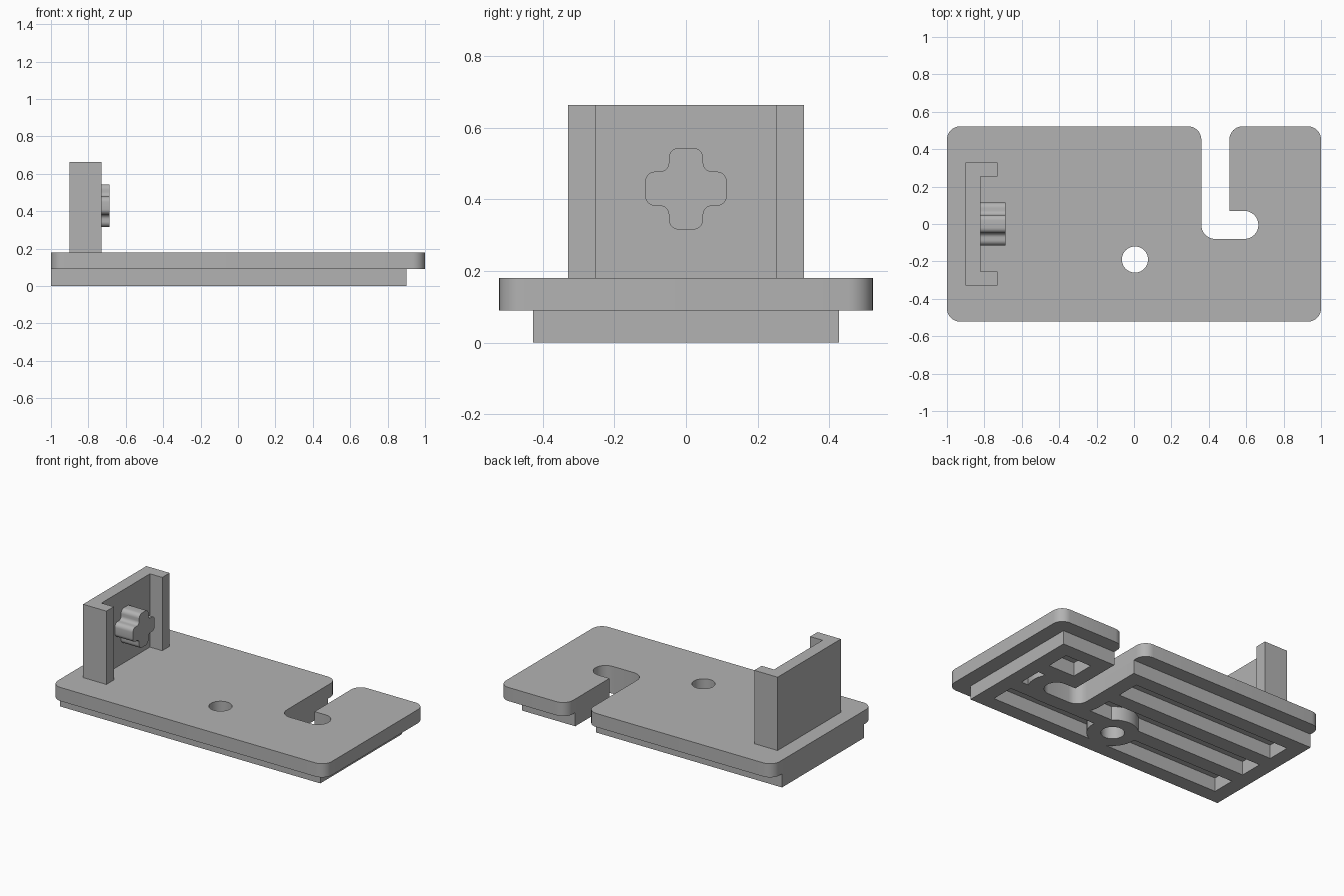
import bpy, bmesh, math
from mathutils import Vector, Matrix

if "Cube" in bpy.data.objects:
    bpy.data.objects.remove(bpy.data.objects["Cube"], do_unlink=True)

grey = bpy.data.materials.new("plain_grey")
grey.use_nodes = True
colour = (0.45, 0.45, 0.45, 1)
grey.diffuse_color = colour
grey.node_tree.nodes["Principled BSDF"].inputs["Base Color"].default_value = colour


def rounded(path, steps=8):
    """Turn (x, y, radius) corners into an outline with filleted corners."""
    out = []
    for i, (x, y, r) in enumerate(path):
        p = Vector((x, y))
        if r == 0:
            out.append(p)
            continue
        a = (Vector(path[i - 1][:2]) - p).normalized()
        b = (Vector(path[(i + 1) % len(path)][:2]) - p).normalized()
        centre = p + (a + b) * r
        for k in range(steps + 1):
            t = k / steps * math.pi / 2
            out.append(centre - b * r * math.cos(t) - a * r * math.sin(t))
    return out


def circle(x, y, r, n=40):
    return [Vector((x + r * math.cos(k * math.tau / n), y + r * math.sin(k * math.tau / n)))
            for k in range(n)]


def prism(name, outlines, low, high, matrix=Matrix()):
    """Extrude one or more flat outlines from low to high."""
    bm = bmesh.new()
    for outline in outlines:
        face = bm.faces.new([bm.verts.new((p.x, p.y, low)) for p in outline])
        ext = bmesh.ops.extrude_face_region(bm, geom=[face], use_keep_orig=True)
        tops = [g for g in ext["geom"] if isinstance(g, bmesh.types.BMVert)]
        bmesh.ops.translate(bm, verts=tops, vec=(0, 0, high - low))
    bmesh.ops.recalc_face_normals(bm, faces=bm.faces)
    bm.transform(matrix)
    mesh = bpy.data.meshes.new(name)
    bm.to_mesh(mesh)
    bm.free()
    mesh.materials.append(grey)
    obj = bpy.data.objects.new(name, mesh)
    bpy.context.collection.objects.link(obj)
    return obj


def cut(obj, cutter):
    """Subtract the cutter and bake the result."""
    mod = obj.modifiers.new("cut", "BOOLEAN")
    mod.operation, mod.solver, mod.object = "DIFFERENCE", "EXACT", cutter
    graph = bpy.context.evaluated_depsgraph_get()
    mesh = bpy.data.meshes.new_from_object(obj.evaluated_get(graph))
    obj.modifiers.clear()
    obj.data = mesh


def box(x0, x1, y0, y1):
    return [(x0, y0, 0), (x1, y0, 0), (x1, y1, 0), (x0, y1, 0)]


def hook(r, top, top_radius=0):
    """Corners of the hooked slot, r to each side of its centre line."""
    x, end, y = 0.435, 0.59, -0.005
    return [(x + r, top, top_radius), (x + r, y + r, 0), (end + r, y + r, r * 0.999),
            (end + r, y - r, r * 0.999), (x - r, y - r, r), (x - r, top, top_radius)]


THICK, TOP, SLOT = 0.09, 0.18, 0.075
HOLE = (0.005, -0.19)
C = 0.07

# Top plate with rounded corners and hooked slot
plate = prism("top_plate", [rounded(
    [(-1, -0.522, C), (1, -0.522, C), (1, 0.522, C)] + hook(SLOT, 0.522, C) + [(-1, 0.522, C)])],
    THICK, TOP)

# Lower block following the same slot
block = prism("lower_block", [rounded(
    [(-1, -0.427, 0), (0.9, -0.427, 0), (0.9, 0.427, 0)] + hook(SLOT, 0.427) + [(-1, 0.427, 0)])],
    0, THICK)

# Underside recesses, interrupted by the hole boss and the slot wall
recesses = prism("recess_cutter", [rounded(box(-0.9, 0.8, y - 0.077, y + 0.077))
                                   for y in (-0.253, 0, 0.253)], -0.05, 0.15)
boss = prism("boss_cutter", [circle(*HOLE, 0.154)], -0.1, 0.3)
wall = prism("slot_wall_cutter", [rounded(hook(SLOT + 0.1, 0.6))], -0.1, 0.3)
hole = prism("hole_cutter", [circle(*HOLE, C)], -0.1, 0.3)
cut(recesses, boss)
cut(recesses, wall)
cut(block, recesses)
cut(block, hole)
cut(plate, hole)
for helper in (recesses, boss, wall, hole):
    bpy.data.objects.remove(helper, do_unlink=True)

# Upright channel bracket
back, inner, front, half, gap = -0.9, -0.82, -0.73, 0.33, 0.253
bracket = prism("channel_bracket", [rounded(
    [(back, -half, 0), (front, -half, 0), (front, -gap, 0), (inner, -gap, 0),
     (inner, gap, 0), (front, gap, 0), (front, half, 0), (back, half, 0)])], TOP, 0.664)

# Cross-shaped peg, one arm outline turned four times
w, arm, outer, fillet = 0.048, 0.114, 0.028, 0.024
cross = []
for k in range(4):
    turn = Matrix.Rotation(k * math.pi / 2, 2)
    for x, y, r in ((arm, -w, outer), (arm, w, outer), (w, w, fillet)):
        p = turn @ Vector((x, y))
        cross.append((p.x, p.y, r))
stand = Matrix(((0, 0, 1, 0), (1, 0, 0, 0), (0, 1, 0, 0.43), (0, 0, 0, 1)))
peg = prism("cross_peg", [rounded(cross, 6)], inner - 0.01, -0.688, stand)

# Smooth the curved walls, keep edges crisp
bpy.ops.object.select_all(action="DESELECT")
for obj in (plate, block, bracket, peg):
    obj.select_set(True)
bpy.context.view_layer.objects.active = plate
bpy.ops.object.shade_smooth_by_angle(angle=math.radians(30))
